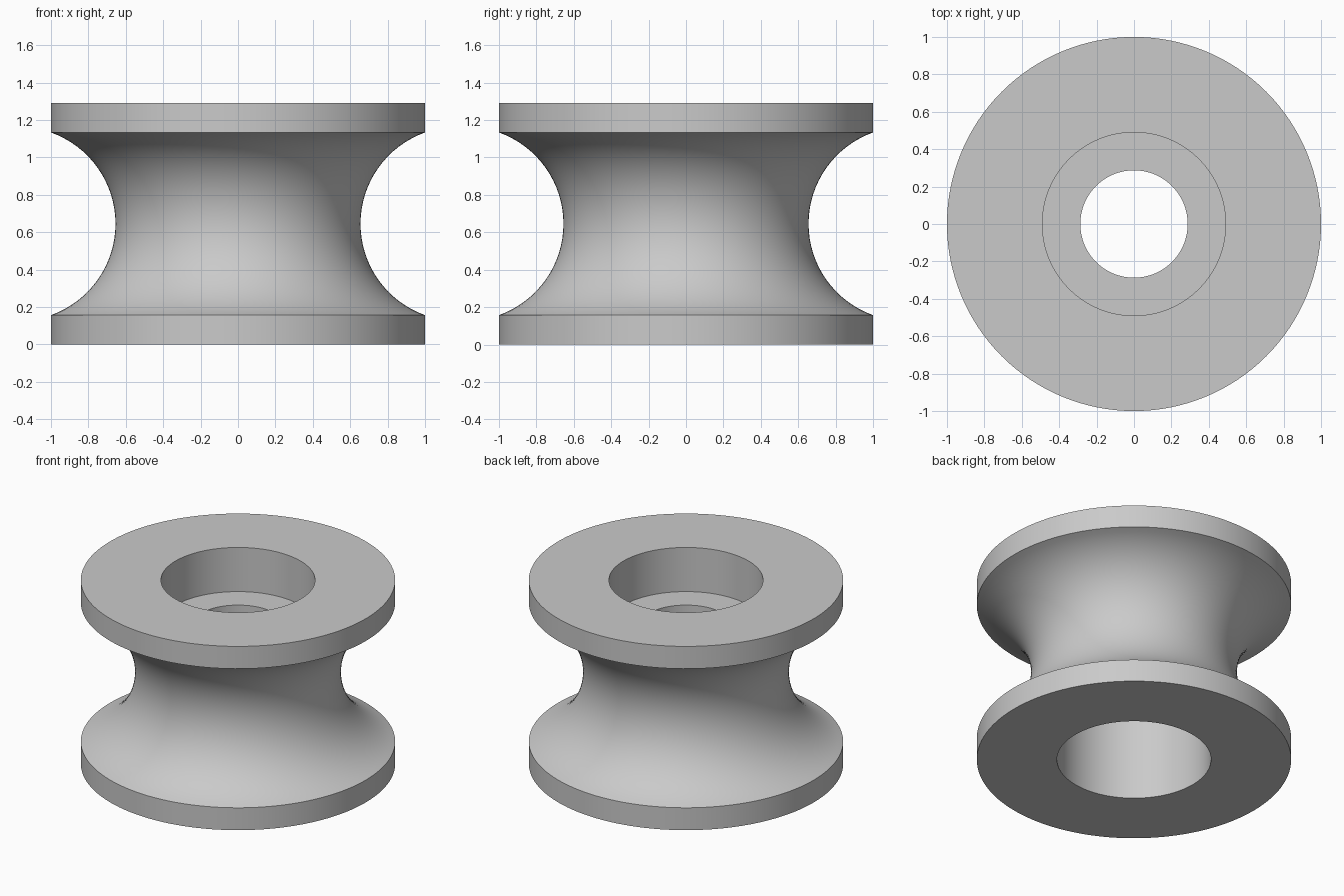
import bpy, bmesh, math

if "Cube" in bpy.data.objects:
    bpy.data.objects.remove(bpy.data.objects["Cube"])

HEIGHT, FLANGE = 1.29, 0.157
BORE, HOLE = 0.49, 0.287
LIP_TOP, LIP_BOTTOM = 0.98, 0.89
WAIST = 0.655

# Plain grey material
grey = bpy.data.materials.new("light grey")
grey.use_nodes = True
grey.diffuse_color = (0.59, 0.59, 0.59, 1)
grey.node_tree.nodes["Principled BSDF"].inputs["Base Color"].default_value = grey.diffuse_color


def groove(steps=32):
    """Circular arc from the lower flange rim, in to the waist, up to the upper rim."""
    half = HEIGHT / 2 - FLANGE
    sag = 1 - WAIST
    radius = (half ** 2 + sag ** 2) / (2 * sag)
    spread = math.asin(half / radius)
    for i in range(steps + 1):
        a = spread * (2 * i / steps - 1)
        yield (WAIST + radius * (1 - math.cos(a)), HEIGHT / 2 + radius * math.sin(a))


def lathe(name, profile, segments=128):
    """Revolve a closed (radius, height) profile about the z axis."""
    bm = bmesh.new()
    verts = [bm.verts.new((r, 0, z)) for r, z in profile]
    edges = [bm.edges.new((v, verts[i - 1])) for i, v in enumerate(verts)]
    bmesh.ops.spin(bm, geom=verts + edges, axis=(0, 0, 1), cent=(0, 0, 0),
                   angle=math.tau, steps=segments, use_merge=True)
    bmesh.ops.remove_doubles(bm, verts=bm.verts, dist=1e-5)
    bmesh.ops.recalc_face_normals(bm, faces=bm.faces)
    mesh = bpy.data.meshes.new(name)
    bm.to_mesh(mesh)
    bm.free()
    mesh.materials.append(grey)
    obj = bpy.data.objects.new(name, mesh)
    bpy.context.collection.objects.link(obj)
    return obj


# Roller: grooved outside, bearing seat above a thin lip, deep bore below it
outside = [(1, 0), *groove(), (1, HEIGHT)]
inside = [(BORE, HEIGHT), (BORE, LIP_TOP), (HOLE, LIP_TOP),
          (HOLE, LIP_BOTTOM), (BORE, LIP_BOTTOM), (BORE, 0)]
roller = lathe("grooved_roller", outside + inside)

bpy.ops.object.select_all(action="DESELECT")
roller.select_set(True)
bpy.context.view_layer.objects.active = roller
bpy.ops.object.shade_smooth_by_angle(angle=math.radians(30))
